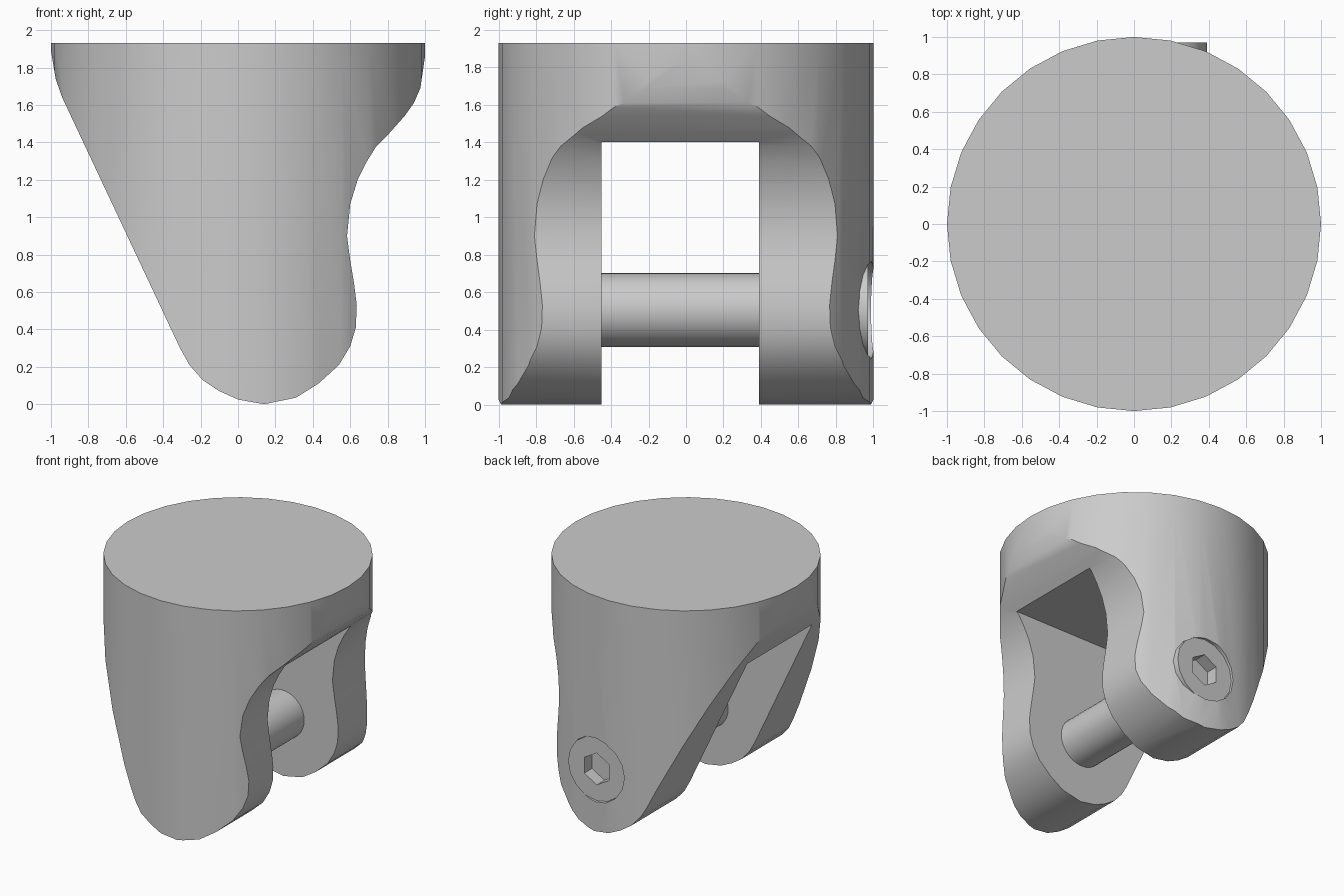
import bpy, bmesh
from math import sin, cos, pi
from mathutils import Matrix

if "Cube" in bpy.data.objects:
    bpy.data.objects.remove(bpy.data.objects["Cube"])

grey = bpy.data.materials.new("grey metal")
grey.use_nodes = True
grey.diffuse_color = (0.6, 0.6, 0.6, 1)
grey.node_tree.nodes["Principled BSDF"].inputs["Base Color"].default_value = (0.6, 0.6, 0.6, 1)


def prism(name, outline, start, end, axis="Y"):
    """Extrude an outline: (x, z) points along Y, or (x, y) points along Z."""
    bm = bmesh.new()
    if axis == "Y":
        verts = [bm.verts.new((a, start, b)) for a, b in outline]
        step = (0, end - start, 0)
    else:
        verts = [bm.verts.new((a, b, start)) for a, b in outline]
        step = (0, 0, end - start)
    face = bm.faces.new(verts)
    ext = bmesh.ops.extrude_face_region(bm, geom=[face], use_keep_orig=True)
    moved = [g for g in ext["geom"] if isinstance(g, bmesh.types.BMVert)]
    bmesh.ops.translate(bm, verts=moved, vec=step)
    bmesh.ops.recalc_face_normals(bm, faces=bm.faces)
    mesh = bpy.data.meshes.new(name)
    bm.to_mesh(mesh)
    bm.free()
    mesh.materials.append(grey)
    obj = bpy.data.objects.new(name, mesh)
    bpy.context.collection.objects.link(obj)
    return obj


def ring(r, sides, cx=0, cy=0):
    return [(cx + r * sin(2 * pi * i / sides), cy + r * cos(2 * pi * i / sides))
            for i in range(sides)]


def select(obj):
    bpy.ops.object.select_all(action="DESELECT")
    obj.select_set(True)
    bpy.context.view_layer.objects.active = obj


def boolean(obj, tool, operation="DIFFERENCE"):
    mod = obj.modifiers.new(operation, "BOOLEAN")
    mod.operation, mod.solver, mod.object = operation, "EXACT", tool
    select(obj)
    bpy.ops.object.modifier_apply(modifier=mod.name)
    bpy.data.objects.remove(tool)


def smooth(obj):
    select(obj)
    bpy.ops.object.shade_smooth_by_angle(angle=pi / 6)


TOP = 1.93
PIN_X, PIN_Z = 0.13, 0.505

# Yoke body: round bar trimmed to the side profile
body = prism("yoke_body", ring(1, 32), 0, TOP, "Z")
profile = [(-1.01, 2.1), (-1.0, 1.89), (-0.975, 1.74), (-0.94, 1.64), (-0.31, 0.30),
           (-0.26, 0.21), (-0.19, 0.13), (-0.1, 0.07), (0.0, 0.025), (0.14, 0.0),
           (0.31, 0.035), (0.43, 0.11), (0.54, 0.21), (0.6, 0.31), (0.63, 0.41),
           (0.635, 0.53), (0.62, 0.65), (0.6, 0.77), (0.583, 0.9), (0.6, 1.07),
           (0.64, 1.2), (0.69, 1.3), (0.74, 1.38), (0.81, 1.45), (0.89, 1.54),
           (0.94, 1.61), (0.975, 1.69), (1.0, 1.86), (1.01, 2.1)]
boolean(body, prism("profile_tool", profile, -1.2, 1.2), "INTERSECT")

# Slot between the two cheeks, and the counterbore in the back cheek
slot = [(-2, -1), (2, -1), (2, 1.4), (-2, 1.4)]
boolean(body, prism("slot_tool", slot, -0.45, 0.39))
boolean(body, prism("bore_tool", ring(0.262, 16, PIN_X, PIN_Z), 0.8, 1.3))
smooth(body)

# Cross pin
pin = prism("cross_pin", ring(0.197, 32, PIN_X, PIN_Z), -0.5, 0.6)
smooth(pin)

# Bolt head with hexagonal socket
head = prism("bolt_head", ring(0.26, 16, PIN_X, PIN_Z), 0.78, 0.97)
boolean(head, prism("socket_tool", ring(0.13, 6, PIN_X, PIN_Z), 0.87, 1.1))
smooth(head)
